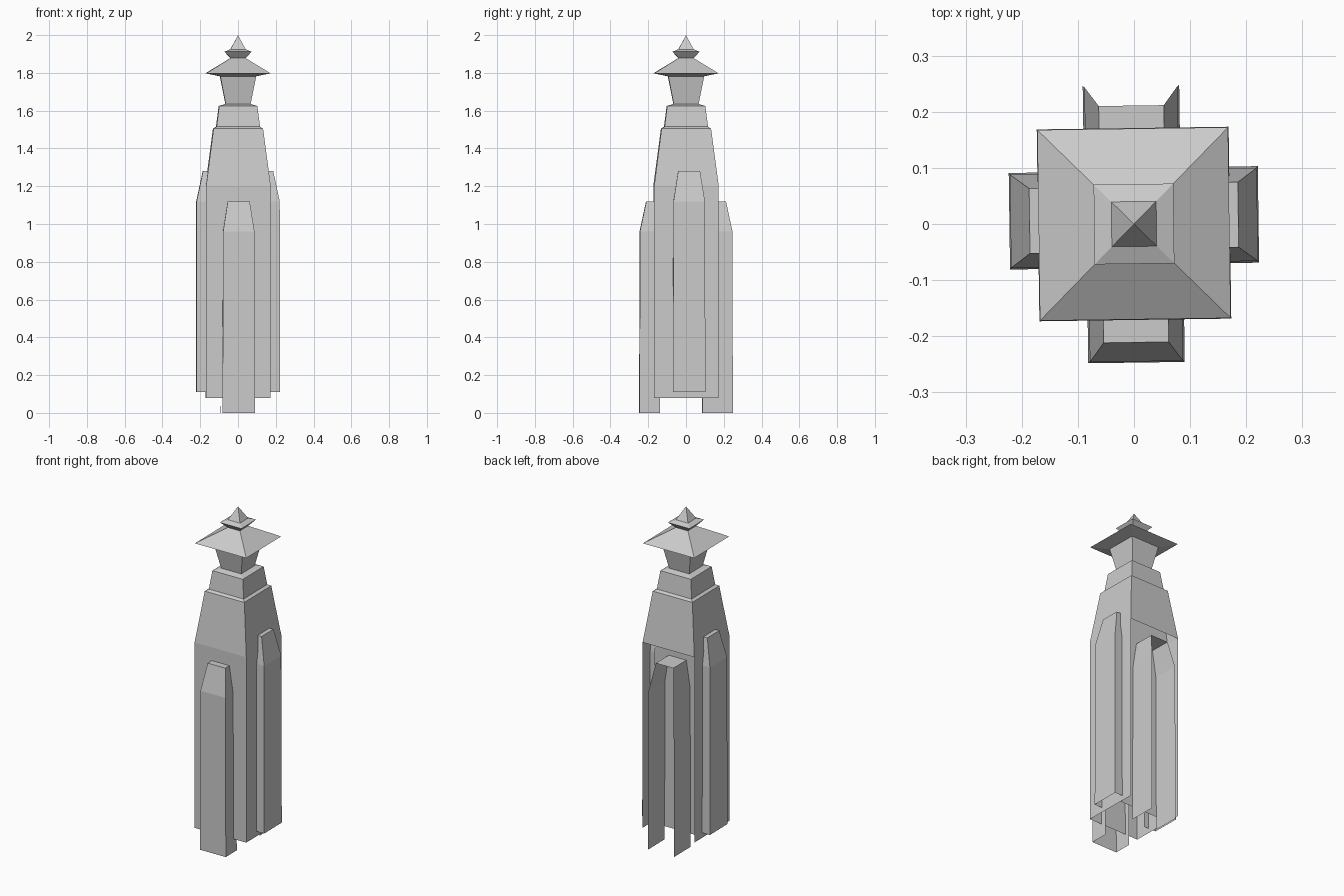
import bpy, bmesh
from math import radians
from mathutils import Matrix

cube = bpy.data.objects.get("Cube")
if cube:
    bpy.data.objects.remove(cube, do_unlink=True)

stone = bpy.data.materials.new("grey_stone")
stone.use_nodes = True
stone.diffuse_color = (0.6, 0.6, 0.6, 1)
stone.node_tree.nodes["Principled BSDF"].inputs["Base Color"].default_value = (0.6, 0.6, 0.6, 1)

TWIST = radians(0.8)  # the whole tower stands slightly turned


def finish(name, bm, turn=0.0):
    bmesh.ops.recalc_face_normals(bm, faces=bm.faces[:])
    bm.transform(Matrix.Rotation(turn + TWIST, 4, 'Z'))
    mesh = bpy.data.meshes.new(name)
    bm.to_mesh(mesh)
    bm.free()
    mesh.materials.append(stone)
    obj = bpy.data.objects.new(name, mesh)
    bpy.context.collection.objects.link(obj)
    return obj


def square_tower(name, profile, open_back=False):
    """Loft square rings (half width, height); the first band may lack its back."""
    bm = bmesh.new()
    rings = []
    for r, z in profile:
        corners = [(-r, -r), (r, -r), (r, r), (-r, r)] if r else [(0, 0)]
        rings.append([bm.verts.new((x, y, z)) for x, y in corners])
    for level, (low, high) in enumerate(zip(rings, rings[1:])):
        for i in range(4):
            if open_back and level == 0 and i == 2:
                continue
            j = (i + 1) % 4
            if len(high) == 1:
                bm.faces.new((low[i], low[j], high[0]))
            else:
                bm.faces.new((low[i], low[j], high[j], high[i]))
    return finish(name, bm)


def buttress(name, turn, base, shoulder, top, shift, inner=0.14, outer=0.222, open_face=False):
    """Upright three-sided pier with a sloped head, built facing the front."""
    bm = bmesh.new()
    rings = []
    for half, depth, z in ((0.086, outer, base), (0.083, outer - 0.002, shoulder),
                           (0.058, outer - 0.036, top)):
        plan = [(-half, -inner), (-half, -depth), (half, -depth), (half, -inner)]
        rings.append([bm.verts.new((x + shift, y, z)) for x, y in plan])
    for low, high in zip(rings, rings[1:]):
        for i in range(3):
            if not (open_face and i == 1):
                bm.faces.new((low[i], low[i + 1], high[i + 1], high[i]))
    bm.faces.new(rings[-1])
    return finish(name, bm, radians(turn))


# Shaft with tapered shoulders, and the recessed wall behind its open back
square_tower("shaft", [(0.171, 0.08), (0.171, 1.2), (0.131, 1.505), (0.115, 1.515)], open_back=True)
bm = bmesh.new()
bm.faces.new([bm.verts.new(p) for p in ((0.17, 0.085, 0.08), (-0.17, 0.085, 0.08),
                                        (-0.17, 0.085, 1.2), (-0.12, 0.085, 1.48),
                                        (0.12, 0.085, 1.48), (0.17, 0.085, 1.2))])
finish("recessed_back_wall", bm)

# Stepped crown, neck, roof and finial
square_tower("crown_step", [(0.115, 1.515), (0.101, 1.625), (0.066, 1.635)])
square_tower("neck", [(0.066, 1.635), (0.095, 1.782)])
square_tower("roof", [(0.095, 1.782), (0.17, 1.798), (0.04, 1.878)])
square_tower("finial", [(0.04, 1.878), (0.071, 1.912), (0.04, 1.925), (0, 2.0)])

# Buttresses on the four sides; the rear one is an open shell
buttress("front_buttress", 0, 0.0, 0.96, 1.12, 0.001, outer=0.247)
buttress("left_buttress", 90, 0.11, 1.12, 1.28, 0.014)
buttress("right_buttress", -90, 0.11, 1.12, 1.28, -0.008)
buttress("rear_buttress", 180, 0.0, 0.96, 1.12, 0.002, inner=0.085, outer=0.247, open_face=True)
